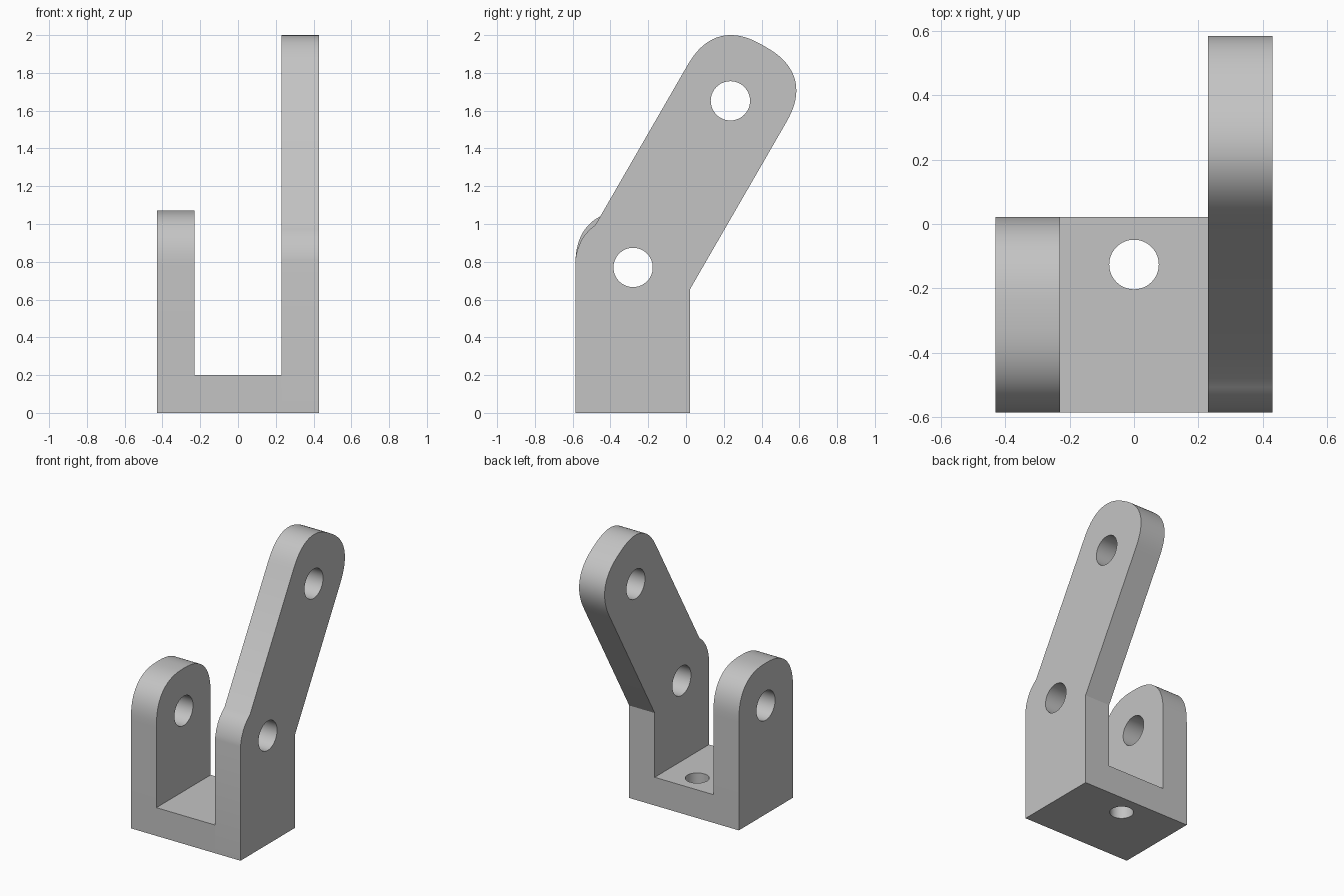
import bpy
import bmesh
import math
from mathutils import Matrix, Vector

default_cube = bpy.data.objects.get("Cube")
if default_cube:
    bpy.data.objects.remove(default_cube, do_unlink=True)

# One plain grey for the whole bracket
grey = bpy.data.materials.new("plain grey")
grey.use_nodes = True
grey.diffuse_color = (0.55, 0.55, 0.55, 1)
grey.node_tree.nodes["Principled BSDF"].inputs["Base Color"].default_value = (0.55, 0.55, 0.55, 1)

FRONT, BACK = -0.586, 0.022
INNER, OUTER = 0.23, 0.43
PIVOT = (-0.28, 0.77)
PIVOT_RADIUS = 0.104


def make_object(name, bm):
    bmesh.ops.recalc_face_normals(bm, faces=bm.faces)
    mesh = bpy.data.meshes.new(name)
    bm.to_mesh(mesh)
    bm.free()
    mesh.materials.append(grey)
    obj = bpy.data.objects.new(name, mesh)
    bpy.context.collection.objects.link(obj)
    return obj


def plate(name, outline, x0, x1):
    """Extrude a (y, z) outline along x."""
    bm = bmesh.new()
    face = bm.faces.new([bm.verts.new((x0, y, z)) for y, z in outline])
    ext = bmesh.ops.extrude_face_region(bm, geom=[face])
    moved = [v for v in ext["geom"] if isinstance(v, bmesh.types.BMVert)]
    bmesh.ops.translate(bm, verts=moved, vec=(x1 - x0, 0, 0))
    return make_object(name, bm)


def drill(obj, centre, radius, axis):
    """Cut a round through hole along x or z."""
    bm = bmesh.new()
    turn = Matrix.Rotation(math.pi / 2, 4, 'Y') if axis == 'X' else Matrix()
    bmesh.ops.create_cone(bm, cap_ends=True, segments=64, radius1=radius, radius2=radius,
                          depth=3, matrix=Matrix.Translation(centre) @ turn)
    cutter = make_object("hole_cutter", bm)
    cutter.hide_render = True
    mod = obj.modifiers.new("hole", 'BOOLEAN')
    mod.operation = 'DIFFERENCE'
    mod.solver = 'EXACT'
    mod.object = cutter
    bpy.context.view_layer.objects.active = obj
    bpy.ops.object.modifier_apply(modifier=mod.name)
    bpy.data.objects.remove(cutter, do_unlink=True)


def rounded_end(centre, half_width, tilt, steps=40):
    """Slightly squared half round, running from the back side over to the front."""
    along = Vector((math.sin(tilt), math.cos(tilt)))
    across = Vector((math.cos(tilt), -math.sin(tilt)))
    points = []
    for i in range(steps + 1):
        a = math.pi * i / steps
        c, s = math.cos(a), max(math.sin(a), 0)
        p = math.copysign(abs(c) ** 0.8, c)
        points.append(Vector(centre) + half_width * (p * across + s ** 0.8 * along))
    return points


# Base block between the two side plates
base = plate("base", [(FRONT, 0), (BACK, 0), (BACK, 0.2), (FRONT, 0.2)], -INNER, INNER)
drill(base, (0, -0.126, 0), 0.077, 'Z')

# Short upright lug with a rounded top
half = (BACK - FRONT) / 2
lug_top = rounded_end(((FRONT + BACK) / 2, 0.768), half, 0)
right_lug = plate("right_lug", [(FRONT, 0), (BACK, 0)] + lug_top, -OUTER, -INNER)
drill(right_lug, (0, *PIVOT), PIVOT_RADIUS, 'X')

# Long arm: upright foot, then leaning back to a rounded tip
arm_tip = rounded_end((0.264, 1.68), 0.302, math.radians(30))
shoulder = [(-0.48, 0.995), (-0.508, 0.973), (-0.533, 0.945), (-0.555, 0.912),
            (-0.572, 0.872), (-0.581, 0.84), (FRONT, 0.81)]
left_arm = plate("left_arm", [(FRONT, 0), (BACK, 0), (BACK, 0.656)] + arm_tip + shoulder,
                 INNER, OUTER)
drill(left_arm, (0, *PIVOT), PIVOT_RADIUS, 'X')
drill(left_arm, (0, 0.235, 1.652), PIVOT_RADIUS, 'X')

# Smooth the rounds, keep the edges crisp
bpy.ops.object.select_all(action='DESELECT')
for part in (base, right_lug, left_arm):
    part.select_set(True)
bpy.context.view_layer.objects.active = left_arm
bpy.ops.object.shade_smooth_by_angle(angle=math.radians(25))
